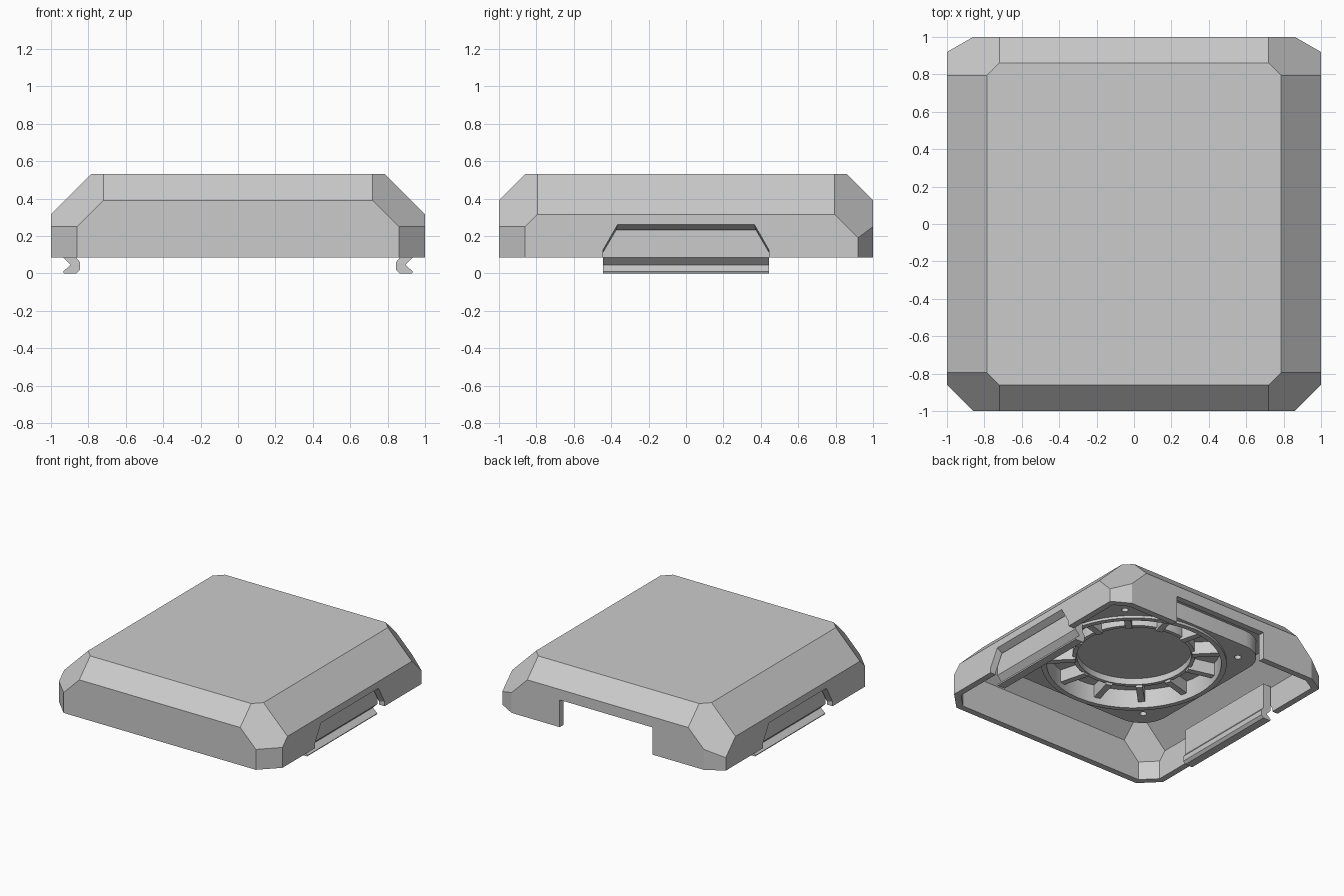
import bpy, bmesh, math
from mathutils import Vector

if "Cube" in bpy.data.objects:
    bpy.data.objects.remove(bpy.data.objects["Cube"], do_unlink=True)

grey = bpy.data.materials.new("matte grey")
grey.use_nodes = True
colour = (0.6, 0.6, 0.6, 1)
grey.diffuse_color = colour
grey.node_tree.nodes["Principled BSDF"].inputs["Base Color"].default_value = colour

BASE, TOP, WALL = 0.085, 0.53, 0.05
CEILING = TOP - WALL


def make(name, bm):
    bmesh.ops.recalc_face_normals(bm, faces=bm.faces)
    mesh = bpy.data.meshes.new(name)
    bm.to_mesh(mesh)
    bm.free()
    mesh.materials.append(grey)
    ob = bpy.data.objects.new(name, mesh)
    bpy.context.collection.objects.link(ob)
    return ob


def box(name, lo, hi):
    bm = bmesh.new()
    bmesh.ops.create_cube(bm, size=1)
    for v in bm.verts:
        v.co = [lo[i] if v.co[i] < 0 else hi[i] for i in range(3)]
    return make(name, bm)


def prism(name, pts, depth):
    """Extrude a closed outline of 3D points along a vector."""
    bm = bmesh.new()
    face = bm.faces.new([bm.verts.new(p) for p in pts])
    ext = bmesh.ops.extrude_face_region(bm, geom=[face])
    bmesh.ops.translate(bm, vec=depth,
                        verts=[g for g in ext["geom"] if isinstance(g, bmesh.types.BMVert)])
    return make(name, bm)


def circle(r, z, n=48):
    return [(r * math.cos(i * math.tau / n), r * math.sin(i * math.tau / n), z) for i in range(n)]


def cut(target, cutter):
    cutter.hide_render = True
    cutter.hide_viewport = True
    mod = target.modifiers.new("cut", "BOOLEAN")
    mod.operation, mod.solver, mod.object = "DIFFERENCE", "EXACT", cutter
    cutter.hide_viewport = False
    bpy.context.view_layer.update()
    deps = bpy.context.evaluated_depsgraph_get()
    result = bpy.data.meshes.new_from_object(target.evaluated_get(deps))
    target.modifiers.clear()
    target.data = result
    bpy.data.objects.remove(cutter, do_unlink=True)


def faceted_block(name, inset, bottom):
    """Box with sloped top edges and clipped corners, moved inwards by inset."""
    bm = bmesh.new()
    bmesh.ops.create_cube(bm, size=1)
    side = 1 - inset
    for v in bm.verts:
        v.co = (math.copysign(side, v.co.x), math.copysign(side, v.co.y),
                TOP - inset if v.co.z > 0 else bottom)
    planes = [((0, s, 1), (0, s, 0.39)) for s in (-1, 1)]
    for s in (-1, 1):
        planes += [((s, 0, 1), (s, 0, 0.315)),
                   ((s, -1, 0), (s, -0.86, 0)),
                   ((s * 0.08, 0.14, 0), (s, 0.92, 0)),
                   ((s, -1, 1), (s, -0.86, 0.25)),
                   ((s, 1, 1), (s * 0.86, 1, 0.25))]
    for normal, point in planes:
        n = Vector(normal).normalized()
        geom = bm.verts[:] + bm.edges[:] + bm.faces[:]
        res = bmesh.ops.bisect_plane(bm, geom=geom, plane_co=Vector(point) - n * inset,
                                     plane_no=n, clear_outer=True)
        edges = [g for g in res["geom_cut"] if isinstance(g, bmesh.types.BMEdge)]
        if edges:
            bmesh.ops.contextual_create(bm, geom=edges)
    return make(name, bm)


# Hollow cover with an opening in the back wall
cover = faceted_block("cover_shell", 0, BASE)
cut(cover, faceted_block("inner_space", WALL, 0))
cut(cover, box("back_opening", (-0.40, 0.85, 0), (0.43, 1.1, 0.305)))

# Tapered grip recesses and snap clips on both sides
for s, label in ((1, "left"), (-1, "right")):
    bm = bmesh.new()
    for x, grow in ((0.935, 0), (1.065, 0.07)):
        for t in (-1, 1):
            for y, z in ((0.445, 0), (0.445, 0.105 + grow / 2), (0.375 - grow / 4, 0.225 + grow)):
                bm.verts.new((s * x, t * y, z))
    bmesh.ops.convex_hull(bm, input=bm.verts)
    cut(cover, make("recess", bm))
    clip = [(0.935, 0.29), (0.935, 0.085), (0.895, 0.045), (0.935, 0.01), (0.93, 0),
            (0.865, 0), (0.845, 0.02), (0.845, 0.06), (0.865, 0.085), (0.865, 0.29)]
    prism(label + "_clip", [(s * x, -0.445, z) for x, z in clip], (0, 0.89, 0))

# Rounded square fan frame hanging from the ceiling
half, rad, low = 0.70, 0.22, 0.35
outline = []
for q in range(4):
    corner = math.pi / 4 + q * math.pi / 2
    cx, cy = [math.copysign(half - rad, f(corner)) for f in (math.cos, math.sin)]
    for i in range(9):
        a = q * math.pi / 2 + i * math.pi / 16
        outline.append((cx + rad * math.cos(a), cy + rad * math.sin(a), low))
frame = prism("fan_frame", outline, (0, 0, CEILING - low + 0.01))
cut(frame, prism("frame_hole", circle(0.64, 0.2), (0, 0, 0.6)))
for sx in (-1, 1):
    for sy in (-1, 1):
        hole = [(x + sx * 0.54, y + sy * 0.54, z) for x, y, z in circle(0.025, 0.2, 16)]
        cut(frame, prism("screw_hole", hole, (0, 0, 0.22)))

# Raised lip around the fan opening
lip = prism("fan_lip", circle(0.68, 0.33), (0, 0, 0.03))
cut(lip, prism("lip_hole", circle(0.64, 0.2), (0, 0, 0.6)))

# Cupped hub
hub = prism("fan_hub", circle(0.45, 0.40), (0, 0, CEILING - 0.39))
cut(hub, prism("hub_cup", circle(0.42, 0.2), (0, 0, 0.25)))

# Radial spokes
for i in range(12):
    spoke = box("fan_spoke", (0.43, -0.025, 0.38), (0.66, 0.025, CEILING + 0.01))
    spoke.rotation_euler.z = (i + 0.5) * math.tau / 12

# Smooth the round parts, keep edges sharp
bpy.ops.object.select_all(action="DESELECT")
for ob in (frame, lip, hub):
    ob.select_set(True)
    bpy.context.view_layer.objects.active = ob
bpy.ops.object.shade_smooth_by_angle(angle=math.radians(30))
